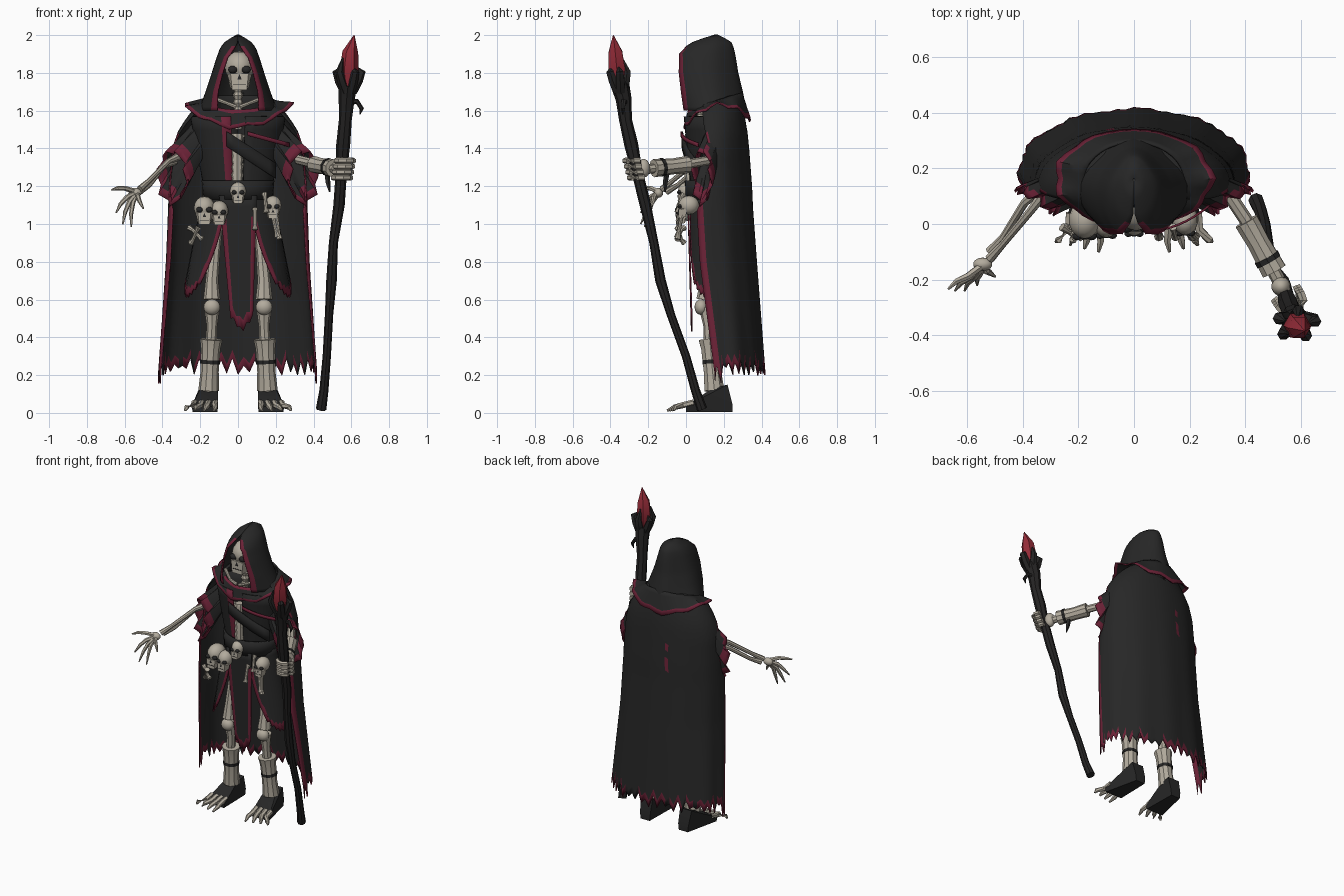
import bpy, bmesh, math, random
from mathutils import Vector

if "Cube" in bpy.data.objects:
    bpy.data.objects.remove(bpy.data.objects["Cube"])
random.seed(4)
sin, cos, pi = math.sin, math.cos, math.pi

def mat(name, rgb):
    m = bpy.data.materials.new(name)
    m.diffuse_color = (*rgb, 1)
    m.use_nodes = True
    m.node_tree.nodes["Principled BSDF"].inputs["Base Color"].default_value = m.diffuse_color
    return m

CLOTH = mat("black_cloth", (0.02, 0.02, 0.02))
TRIM = mat("crimson_trim", (0.15, 0.016, 0.038))
BONE = mat("bone", (0.45, 0.41, 0.34))
WOOD = mat("dark_wood", (0.018, 0.017, 0.017))
CRYSTAL = mat("red_crystal", (0.30, 0.025, 0.04))

def make(name, bm, mats):
    bmesh.ops.recalc_face_normals(bm, faces=bm.faces)
    me = bpy.data.meshes.new(name)
    bm.to_mesh(me)
    bm.free()
    for m in mats:
        me.materials.append(m)
    ob = bpy.data.objects.new(name, me)
    bpy.context.collection.objects.link(ob)
    return ob

def sheet(name, f, nu, nv, trim=lambda i, j: False, closed=False, thick=0.008):
    """Cloth surface from f(u, v); trim(i, j) picks the crimson faces."""
    bm = bmesh.new()
    n = nu if closed else nu + 1
    g = [[bm.verts.new(f(i / nu, j / nv)) for j in range(nv + 1)] for i in range(n)]
    for i in range(nu):
        k = (i + 1) % n
        for j in range(nv):
            face = bm.faces.new((g[i][j], g[k][j], g[k][j + 1], g[i][j + 1]))
            face.material_index = int(trim(i, j))
    ob = make(name, bm, [CLOTH, TRIM])
    mod = ob.modifiers.new("thickness", 'SOLIDIFY')
    mod.thickness, mod.offset = thick, 0
    return ob

def tube(name, pts, m, n=8):
    """Tapered tube through points (x, y, z, radius)."""
    bm = bmesh.new()
    P = [Vector(p[:3]) for p in pts]
    rings = []
    for i, p in enumerate(P):
        t = (P[min(i + 1, len(P) - 1)] - P[max(i - 1, 0)]).normalized()
        a = t.cross(Vector((0, 1, 0) if abs(t.y) < 0.8 else (1, 0, 0))).normalized()
        b = t.cross(a)
        rings.append([bm.verts.new(p + pts[i][3] * (a * cos(2 * pi * k / n) + b * sin(2 * pi * k / n)))
                      for k in range(n)])
    for r, q in zip(rings, rings[1:]):
        for k in range(n):
            bm.faces.new((r[k], r[(k + 1) % n], q[(k + 1) % n], q[k]))
    bm.faces.new(rings[0])
    bm.faces.new(rings[-1])
    return make(name, bm, [m])

def blob(name, loc, scale, m, seg=14):
    bm = bmesh.new()
    bmesh.ops.create_uvsphere(bm, u_segments=seg, v_segments=seg // 2 + 1, radius=1)
    for v in bm.verts:
        v.co = Vector([l + c * s for l, c, s in zip(loc, v.co, scale)])
    return make(name, bm, [m])

def hull(name, pts, m):
    bm = bmesh.new()
    for p in pts:
        bm.verts.new(p)
    bmesh.ops.convex_hull(bm, input=bm.verts)
    return make(name, bm, [m])

def pick(table, z):
    """Interpolate rows whose first value falls."""
    for a, b in zip(table, table[1:]):
        if z >= b[0]:
            t = min(1, (a[0] - z) / (a[0] - b[0]))
            return [p + (q - p) * t for p, q in zip(a[1:], b[1:])]
    return table[-1][1:]

# Cape with folds, ragged hem and trimmed front edges; last column is the wrap angle
CAPE = [(1.68, .15, .16, .12, 2.1), (1.6, .24, .15, .15, 2.0), (1.5, .31, .14, .18, 1.8),
        (1.4, .345, .13, .20, 1.6), (1.2, .36, .13, .215, 1.6), (1.08, .365, .13, .22, 1.9),
        (.8, .375, .14, .23, 1.86), (.2, .415, .195, .22, 1.76)]
hem = [.245 + (.05 if i % 2 else -.05) * random.random() for i in range(49)]
for i in (0, 2, 46, 48):
    hem[i] = .155
red_hem = [random.random() < .7 for i in range(48)]
def cape(u, v):
    z = 1.68 + (hem[round(u * 48)] - 1.68) * v
    rx, yc, ry, wrap = pick(CAPE, z)
    phi = (2 * u - 1) * wrap
    k = 1 + .015 * v * sin(11 * phi + 1)
    return rx * k * sin(phi), yc + ry * k * cos(phi), z
sheet("cape", cape, 48, 30, lambda i, j: (i in (0, 47) and j > 3) or (i in (1, 46) and j > 11)
      or (j == 29 and red_hem[i]) or (i == 20 and j in (7, 9, 10)))

# Pointed hood with trimmed opening
HOOD = [(2.0, .004, .16, .004, 180), (1.965, .065, .14, .095, 180), (1.93, .092, .118, .132, 168),
        (1.88, .11, .112, .148, 150), (1.8, .135, .11, .163, 143), (1.7, .168, .125, .172, 141),
        (1.6, .205, .15, .168, 148)]
def hood(u, v):
    z = 2.0 - .4 * v
    rx, yc, ry, lim = pick(HOOD, z)
    p = (2 * u - 1) * math.radians(lim)
    front = .02 * max(0, -cos(p)) if lim < 160 else 0
    k = 1 - .09 * sin(2 * p) ** 2 * (cos(p) > 0)
    return rx * k * sin(p), yc + ry * k * cos(p) - front, z
sheet("hood", hood, 26, 20, lambda i, j: i in (0, 25) and j > 2)

# Mantle draped over the shoulders
def mantle(u, v):
    a = 2 * pi * u
    s, c = sin(a), cos(a)
    inner = Vector((.18 * s, .155 + .14 * c, 1.65 + .045 * c))
    jag = .012 * sin(9 * a)
    outer = Vector(((.285 + jag) * s, .165 + .175 * c, 1.53 + .02 * c + .1 * s * s + jag))
    return inner.lerp(outer, v)
sheet("mantle", mantle, 36, 5, lambda i, j: j == 4 or (j == 0 and 12 < i < 23), closed=True)

# Robe halves, bell sleeves and hip flaps
for s, side in ((-1, "left"), (1, "right")):
    def robe(u, v):
        a = .15 + (pi - .15) * u
        return s * (.25 - .08 * v) * sin(a), .15 - (.16 - .04 * v) * cos(a), 1.57 - .42 * v
    sheet(side + "_robe", robe, 14, 6, lambda i, j: i == 0 and s < 0)

    def sleeve(u, v):
        a = 2 * pi * u
        c = Vector((s * .2, .15, 1.47)).lerp(Vector((s * .35, .085, 1.245)), v)
        e2 = Vector((s * .8, .5, 0)) * (.085 + .005 * v)
        jag = .014 * sin(7 * a) * v
        return c + e2 * cos(a) + Vector((s * jag, -jag, (.075 + .062 * v + jag) * sin(a)))
    sheet(side + "_sleeve", sleeve, 20, 8, lambda i, j: j == 7 or (j == 6 and i % 3 < 2), closed=True)

    def flap(u, v):
        lo = .35 + .45 * v * v
        a = lo + (1.75 - lo) * u
        zb = .68 - .07 * sin(pi * u) + .02 * (round(u * 14) % 2)
        return s * (.18 + .10 * v) * sin(a), .15 - (.13 + .02 * v) * cos(a), 1.17 + (zb - 1.17) * v
    sheet(side + "_hip_flap", flap, 14, 12, lambda i, j: j == 11 or (i == 0 and j > 2) or (i == 1 and j > 8))

# Front tabard
def tabard(u, v):
    w = .1 - .04 * v
    zb = .5 - .08 * (1 - abs(2 * u - 1)) + .025 * (round(u * 7) % 2)
    return (2 * u - 1) * w + .02 * v, .01 + .02 * v, 1.15 + (zb - 1.15) * v
sheet("tabard", tabard, 7, 12, lambda i, j: (i in (0, 6) and j > 1) or j == 11)

# Belt, chest strap and chest trim
def belt(u, v):
    a = 2 * pi * u
    return (.185 - .008 * v) * sin(a), .15 - .15 * cos(a), 1.23 - .1 * v
sheet("belt", belt, 24, 2, closed=True, thick=.015)
sheet("chest_strap", lambda u, v: (-.06 + .26 * u, -.02 + .07 * u * u + .02 * u, 1.49 - .17 * u - .08 * v), 8, 2)
sheet("chest_trim", lambda u, v: (.05 + .22 * u, -.025 + .09 * u * u, 1.49 - .06 * u - .022 * v), 8, 1,
      lambda i, j: True)

# Skull: cranium, jaw, sockets, nose
def skull(name, x, y, z, r):
    blob(name + "_cranium", (x, y, z), (r * .92, r * 1.1, r), BONE)
    hull(name + "_jaw", [(x + a * r * w, y - r * d, z - r * h) for a in (-1, 1)
         for w, d, h in ((.76, .2, .3), (.76, .75, .45), (.55, 1.08, .4), (.45, 1.1, 1.4), (.6, .3, 1.2))], BONE)
    for a in (-1, 1):
        blob(name + "_socket", (x + a * r * .42, y - r * .95, z - r * .15), (r * .3, r * .24, r * .24), CLOTH, 10)
    hull(name + "_nose", [(x - r * .14, y - r * 1.13, z - r * .76), (x + r * .14, y - r * 1.13, z - r * .76),
         (x, y - r * 1.12, z - r * .42), (x, y - r, z - r * .6)], CLOTH)
    hull(name + "_mouth", [(x + a * r * .4, y - r * d, z - r * h) for a in (-1, 1)
         for d, h in ((1, 1.02), (1.12, 1.02), (1.12, 1.07), (1, 1.07))], CLOTH)

skull("head", .008, .07, 1.83, .086)
skull("belt_buckle", 0, .01, 1.175, .048)
skull("left_trophy", -.178, .015, 1.085, .062)
skull("middle_trophy", -.1, .01, 1.07, .054)
skull("right_trophy", .185, .015, 1.1, .05)

# Spine, breastbone, collarbones, ribs
tube("neck", [(0, .08, 1.5 + .02 * i, .028 if i % 2 else .02) for i in range(13)], BONE)
tube("breastbone", [(-.005, .025, 1.2 + .02 * i, .034 if i % 2 else .028) for i in range(15)], BONE)
for s in (-1, 1):
    tube("collarbone", [(s * .01, .0, 1.62, .012), (s * .06, .0, 1.64, .01), (s * .14, .06, 1.67, .012)], BONE)
    for i in range(4):
        z = 1.46 - .05 * i
        tube("rib", [(0, .02, z, .009), (s * .08, .04, z + .01, .009), (s * .13, .14, z + .03, .009)], BONE, 6)

# Hanging trophy bones
for x, z0, z1, d in ((.17, 1.08, .93, .04), (.2, 1.06, .92, .02), (.09, 1.08, .97, 0), (-.26, .98, .92, .07),
                     (-.25, .9, .98, .04), (.14, 1.16, 1.06, .01)):
    tube("hanging_bone", [(x, -.01, z0, .016), (x + d * .3, -.025, z0 + (z1 - z0) * .2, .01),
         (x + d * .8, -.04, z0 + (z1 - z0) * .8, .01), (x + d, -.045, z1, .018)], BONE)

# Legs, greaves and clawed boots
for s in (-1, 1):
    x = s * .138
    tube("thigh_bone", [(s * .11, .13, 1.0, .03), (s * .125, .12, .85, .03), (x, .11, .7, .034), (x, .1, .6, .045)], BONE)
    blob("kneecap", (x, .08, .56), (.045, .035, .042), BONE)
    tube("shin_bone", [(x, .11, .56, .042), (x, .12, .46, .028), (s * .15, .13, .25, .032), (s * .155, .15, .1, .04)], BONE)
    tube("greave", [(s * .142, .125, .39, .06), (s * .145, .13, .34, .052), (s * .15, .14, .22, .048),
         (s * .155, .15, .12, .055)], BONE, 10)
    tube("greave_strap", [(s * .148, .137, .28, .053), (s * .149, .138, .26, .053)], CLOTH, 10)
    hull("boot", [(s * (.15 + a * w + o), y, z) for a in (-1, 1) for w, o, y, z in (
        (.035, 0, .245, .005), (.04, 0, .245, .05), (.045, .003, .22, .15), (.045, .003, .14, .13),
        (.06, .02, .04, .065), (.07, .025, .0, .035), (.065, .025, .0, .005))], CLOTH)
    for i in range(4):
        tx = .12 + .037 * i
        ex = tx + .014 * i
        tube("toe", [(s * tx, .04, .055, .016), (s * (tx + .005), -.02, .04, .016),
             (s * ex, -.06, .03, .014), (s * (ex + .008), -.1 + .012 * i, .012, .006)], BONE, 6)

# Open left arm and hand
for o in (0, .025):
    tube("left_forearm", [(-.31 - o, .13, 1.36 - o, .022), (-.37 - o, .05 + o, 1.33 - o, .015),
         (-.47, -.07 + o, 1.23 - o, .013), (-.52, -.125 + o, 1.185 - o * .5, .018)], BONE)
blob("left_palm", (-.545, -.145, 1.165), (.035, .024, .026), BONE)
for tip in ((-.67, -.235, 1.18), (-.645, -.24, 1.06), (-.61, -.24, 1.0), (-.565, -.22, .985), (-.50, -.19, 1.08)):
    a, b = Vector((-.535, -.14, 1.17)), Vector(tip)
    k1, k2 = a.lerp(b, .4) + Vector((-.01, -.01, .015)), a.lerp(b, .7) + Vector((-.01, 0, .012))
    tube("left_finger", [(*a, .014), (*k1, .013), (*k2, .011), (*b, .004)], BONE, 6)

# Right arm with bracer, gripping hand
tube("right_forearm", [(.32, .14, 1.34, .025), (.4, .02, 1.32, .025), (.52, -.2, 1.29, .025)], BONE)
tube("bracer", [(.405, .01, 1.315, .046), (.45, -.07, 1.305, .042), (.505, -.17, 1.295, .048)], BONE, 10)
tube("bracer_strap", [(.41 + .095 * q, -.17 * q, 1.315 - .02 * q, .049) for q in (.7, .8)], CLOTH, 10)
tube("hanging_strap", [(.47, -.1, 1.27, .014), (.475, -.11, 1.22, .014), (.485, -.11, 1.17, .004)], CLOTH, 5)
blob("right_palm", (.53, -.225, 1.295), (.035, .035, .05), BONE)
for i in range(4):
    z = 1.245 + .03 * i
    cx, cy = .548 + .005 * i, -.252 - .008 * i
    tube("right_finger", [(cx + .048 * cos(a), cy + .048 * sin(a), z, .016) for a in
         [math.radians(200 + 40 * k) for k in range(6)]], BONE, 6)

# Gnarled staff with clawed head and crystal
STAFF = [(.44, .085, .02, .028), (.455, .05, .12, .024), (.47, 0, .3, .022), (.482, -.08, .52, .022),
         (.495, -.135, .7, .028), (.505, -.17, .9, .024), (.535, -.215, 1.1, .03), (.548, -.262, 1.29, .03),
         (.557, -.29, 1.42, .037), (.568, -.32, 1.55, .034), (.575, -.33, 1.66, .042), (.583, -.35, 1.74, .05)]
tube("staff", STAFF, WOOD, 8)
for k in range(5):
    a = 2 * pi * k / 5 + .2
    d = lambda r, z: (.585 + r * cos(a), -.355 + r * sin(a) * .7 - (z - 1.76) * .12, z)
    top = 1.88 if k % 2 else 1.83
    tube("claw", [(*d(.02, 1.70), .026), (*d(.052, 1.76), .026), (*d(.07, 1.805), .022), (*d(.045, top), .004)], WOOD, 6)
tube("staff_thorn", [(.575, -.32, 1.64, .018), (.63, -.33, 1.65, .014), (.655, -.335, 1.61, .012),
     (.645, -.335, 1.58, .003)], WOOD, 6)
tube("crystal", [(.585, -.36, 1.73, .03), (.588, -.366, 1.82, .05), (.595, -.374, 1.91, .042), (.615, -.385, 2.0, .002)],
     CRYSTAL, 6)

# Smooth shading with sharp edges kept
for ob in bpy.context.collection.objects:
    ob.select_set(True)
    bpy.context.view_layer.objects.active = ob
bpy.ops.object.shade_smooth_by_angle(angle=math.radians(35))
